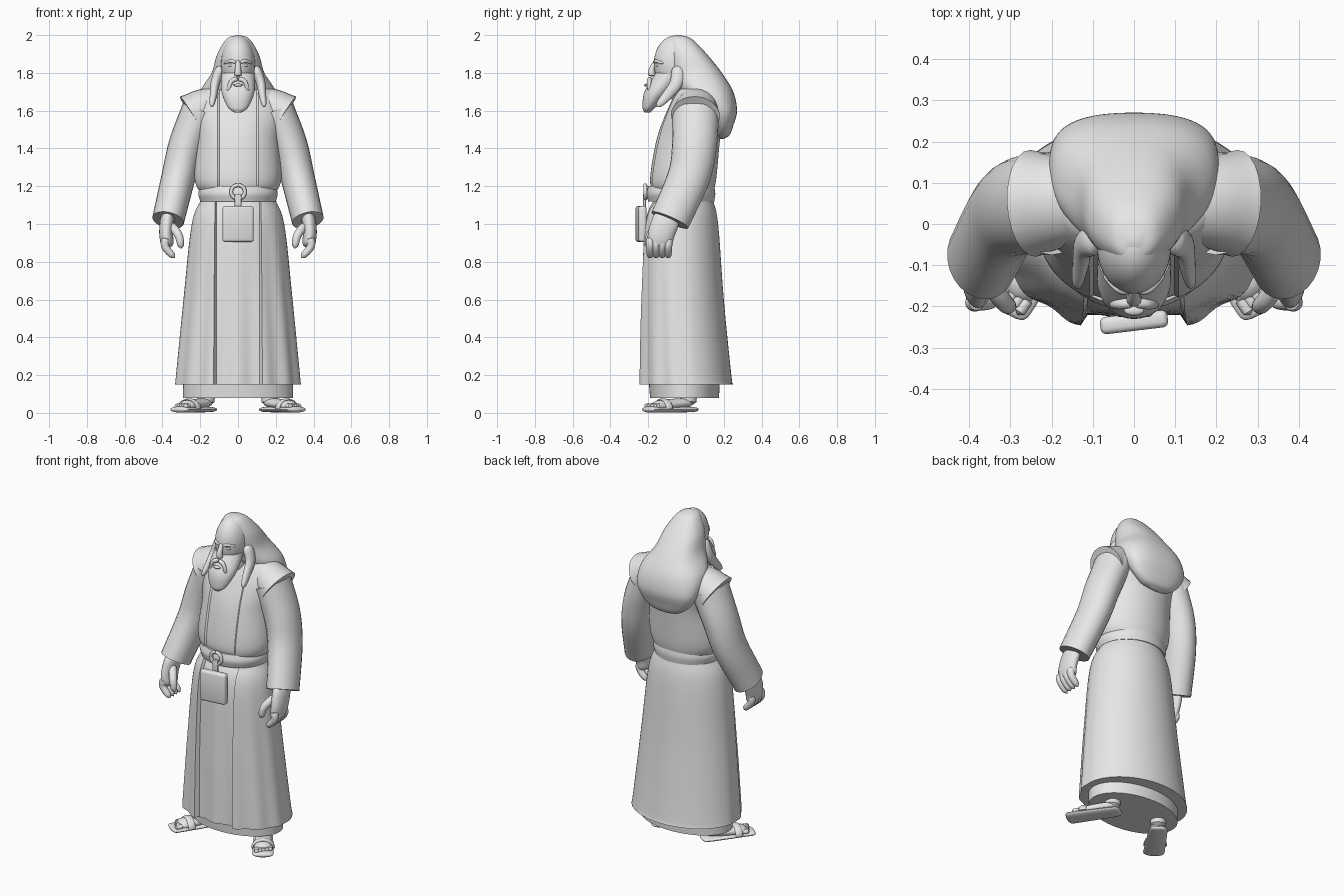
import bpy, bmesh
from math import asin, cos, pi, radians, sin, sqrt, tau
from mathutils import Matrix, Vector

default_cube = bpy.data.objects.get("Cube")
if default_cube:
    bpy.data.objects.remove(default_cube)

grey = (.8, .8, .8, 1)
stone = bpy.data.materials.new("stone_grey")
stone.use_nodes = True
stone.diffuse_color = grey
stone.node_tree.nodes["Principled BSDF"].inputs["Base Color"].default_value = grey

SIDEWAYS, DEPTHWAYS, UPWARDS = Matrix.Identity(3)
CENTRE = Matrix.Identity(4)
MIRRORED = Matrix.Scale(-1, 4, SIDEWAYS)


def finish(name, bm, place):
    """Turn the bmesh into a placed, smooth object with sharp creases."""
    bm.transform(place)
    bmesh.ops.recalc_face_normals(bm, faces=bm.faces)
    mesh = bpy.data.meshes.new(name)
    bm.to_mesh(mesh)
    bm.free()
    mesh.materials.append(stone)
    part = bpy.data.objects.new(name, mesh)
    bpy.context.collection.objects.link(part)
    bpy.ops.object.select_all(action="DESELECT")
    part.select_set(True)
    bpy.context.view_layer.objects.active = part
    bpy.ops.object.shade_smooth_by_angle(angle=radians(40))


def spline(points, steps=6):
    """Catmull-Rom curve through tuples of any length."""
    knots = [Vector(point) for point in points]
    before = knots[0] * 2 - knots[1]
    after = knots[-1] * 2 - knots[-2]
    knots = [before, *knots, after]
    curve = []
    for a, b, c, d in zip(knots, knots[1:], knots[2:], knots[3:]):
        for step in range(steps):
            t = step / steps
            leave, arrive = (c - a) / 2, (d - b) / 2
            ease = t * t * (3 - 2 * t)
            curve.append(b.lerp(c, ease) + leave * t * (1 - t) ** 2 - arrive * t * t * (1 - t))
    return curve + [knots[-2]]


def skin(name, rings, place):
    """Bridge consecutive rings and cap both ends."""
    bm = bmesh.new()
    loops = [[bm.verts.new(point) for point in ring] for ring in rings]
    for low, high in zip(loops, loops[1:]):
        for i in range(len(low)):
            bm.faces.new((low[i - 1], low[i], high[i], high[i - 1]))
    bm.faces.new(loops[0])
    bm.faces.new(loops[-1])
    finish(name, bm, place)


def loft(name, profile, panel=0, sunk=0, pleat=0, boxy=0, sides=128):
    """Level ovals from (height, front, back, half width), with a sunken front panel.
    Boxy fills out the two rear corners."""
    rings = []
    share = .16 if panel else 0
    for height, front, back, half in spline(profile):
        middle, reach = (front + back) / 2, (back - front) / 2
        edge = asin(panel / half) if panel else 0
        fade = min(1, max(0, 1.1 - height))
        ring = []
        for i in range(sides):
            turn = 2 * i / sides - 1
            amount = abs(turn)
            inside = amount < share
            if inside:
                angle = edge * amount / share
            else:
                angle = edge + (pi - edge) * (amount - share) / (1 - share)
            wave = pleat * fade * max(0, cos(angle * .8)) * cos(angle * 14)
            full = 1 + boxy * sin(angle * 2) ** 2 * (angle > pi / 2)
            x = (half + wave) * full * sin(angle)
            y = middle - (reach + wave) * full * cos(angle) + sunk * inside
            ring.append((x if turn > 0 else -x, y, height))
        rings.append(ring)
    skin(name, rings, CENTRE)


def sweep(name, path, start, end, flat=1, place=CENTRE, across=DEPTHWAYS, rounded=True):
    """Oval tube whose radius runs from start to end; flat scales its depth."""
    line = spline(path)
    last = len(line) - 1
    rings = []
    for i, centre in enumerate(line):
        heading = (line[min(i + 1, last)] - line[max(i - 1, 0)]).normalized()
        wide = across.cross(heading).normalized()
        deep = heading.cross(wide) * flat
        radius = start + (end - start) * i / last
        if rounded:
            radius *= max(.1, sqrt(1 - (2 * i / last - 1) ** 6))
        angles = [tau * j / 24 for j in range(24)]
        rings.append([centre + (wide * cos(a) + deep * sin(a)) * radius for a in angles])
    skin(name, rings, place)


def ball(name, centre, size, place=CENTRE):
    bm = bmesh.new()
    bmesh.ops.create_uvsphere(bm, u_segments=32, v_segments=20, radius=1)
    finish(name, bm, place @ Matrix.LocRotScale(Vector(centre), None, Vector(size)))


def block(name, centre, size, bevel, turn=0):
    bm = bmesh.new()
    bmesh.ops.create_cube(bm, size=1)
    bm.transform(Matrix.Diagonal((*size, 1)))
    bmesh.ops.bevel(bm, geom=bm.edges[:], offset=bevel, segments=3, affect="EDGES", profile=.5)
    finish(name, bm, Matrix.Translation(centre) @ Matrix.Rotation(turn, 4, "Z"))


# Robe: underskirt, pleated overskirt, vest and belt
loft("underskirt", [(.08, -.19, .175, .29), (.2, -.2, .18, .29)])
loft("overskirt", [(.15, -.26, .25, .335), (.2, -.26, .24, .33), (.6, -.255, .2, .29),
                   (1, -.24, .17, .245), (1.14, -.19, .14, .19)],
     panel=.115, sunk=.025, pleat=.008)
loft("vest", [(1.15, -.18, .14, .19), (1.24, -.2, .16, .23), (1.45, -.165, .18, .22),
              (1.6, -.11, .2, .25), (1.7, -.06, .17, .2), (1.73, -.02, .13, .12)],
     panel=.1, sunk=.01)
loft("belt", [(1.12, -.2, .15, .2), (1.16, -.21, .155, .21), (1.2, -.2, .15, .2)])

# Belt ring, strap and pouch
circle = [tau * i / 12 for i in range(13)]
sweep("belt_ring", [(.036 * sin(a), -.215, 1.17 + .036 * cos(a)) for a in circle],
      start=.01, end=.01, rounded=False)
block("pouch_strap", (0, -.22, 1.12), (.035, .015, .08), bevel=.004)
block("pouch", (0, -.238, 1), (.165, .042, .19), bevel=.014, turn=.12)

# Head, nose, beard and long swept-back hair
sweep("neck", [(0, .02, 1.6), (0, -.04, 1.82)], start=.08, end=.07)
ball("skull", (0, -.055, 1.85), (.09, .115, .148))
sweep("nose", [(0, -.15, 1.88), (0, -.18, 1.82), (0, -.18, 1.78)], start=.01, end=.022)
ball("lower_lip", (0, -.21, 1.735), (.024, .012, .008))
loft("beard", [(1.59, -.22, -.19, .02), (1.62, -.23, -.16, .055), (1.7, -.22, -.08, .087),
               (1.8, -.16, 0, .088)], sides=48)
loft("hair", [(1.45, .18, .2, .03), (1.47, .15, .23, .1), (1.52, .13, .25, .16),
              (1.6, .07, .27, .2), (1.7, -.04, .25, .2), (1.8, -.09, .19, .14),
              (1.9, -.1, .11, .11), (1.98, -.09, .03, .06), (2, -.05, -.03, .01)],
     boxy=.07, sides=64)

for label, place in (("left_", CENTRE), ("right_", MIRRORED)):
    # Face details and the lock beside the beard
    ball(label + "eye", (.035, -.15, 1.84), (.017, .012, .009), place)
    sweep(label + "eyebrow", [(.01, -.165, 1.855), (.04, -.157, 1.862), (.075, -.12, 1.85)],
          start=.01, end=.007, place=place)
    sweep(label + "moustache", [(0, -.19, 1.77), (.035, -.195, 1.755), (.055, -.195, 1.7)],
          start=.014, end=.01, place=place)
    sweep(label + "hair_lock", [(.09, -.04, 1.84), (.12, -.05, 1.75), (.13, -.1, 1.68),
                                (.14, -.155, 1.62)],
          start=.03, end=.014, flat=1.4, place=place)

    # Shoulder cap and full sleeve
    sweep(label + "shoulder_cap", [(.08, .06, 1.64), (.17, .055, 1.62), (.245, .05, 1.575)],
          start=.08, end=.118, flat=1.1, place=place, rounded=False)
    sweep(label + "sleeve", [(.2, .05, 1.6), (.272, .045, 1.42), (.315, .015, 1.25),
                             (.37, -.085, 1.02)],
          start=.1, end=.085, flat=1.25, place=place, rounded=False)

    # Hand with loosely curled fingers
    sweep(label + "palm", [(.37, -.09, 1.06), (.38, -.13, .95), (.37, -.14, .87)],
          start=.04, end=.034, flat=1.9, place=place)
    for n, finger in enumerate(("index", "middle", "ring", "little")):
        y = .032 * n - .19
        sweep(label + finger + "_finger", [(.38, y, .93), (.385, y, .88), (.335, y, .82)],
              start=.024, end=.018, place=place)
    sweep(label + "thumb", [(.36, -.13, 1), (.315, -.19, .94), (.3, -.2, .87)],
          start=.026, end=.018, place=place)

    # Sandalled foot, turned outward
    sweep(label + "ankle", [(.16, .02, .2), (.17, .01, .03)], start=.045, end=.045, place=place)
    foot = place @ Matrix.Translation((.23, -.08, 0)) @ Matrix.Rotation(.6, 4, "Z")
    sweep(label + "sole", [(0, y, .018) for y in (.16, .13, .06, -.06, -.13, -.16)],
          start=.05, end=.065, flat=.27, place=foot, across=UPWARDS)
    sweep(label + "foot", [(0, .14, .055), (0, 0, .045), (0, -.12, .03)],
          start=.042, end=.054, flat=.6, place=foot, across=UPWARDS)
    for n in range(5):
        x, tip = .019 * n - .036, .007 * n - .145
        sweep(f"{label}toe_{n + 1}", [(x, tip + .05, .035), (x, tip, .035)],
              start=.014, end=.014, place=foot, across=UPWARDS)
    arch = [pi * i / 8 for i in range(9)]
    sweep(label + "sandal_strap", [(.06 * cos(a), -.05, .02 + .05 * sin(a)) for a in arch],
          start=.007, end=.007, flat=3, place=foot, rounded=False)
